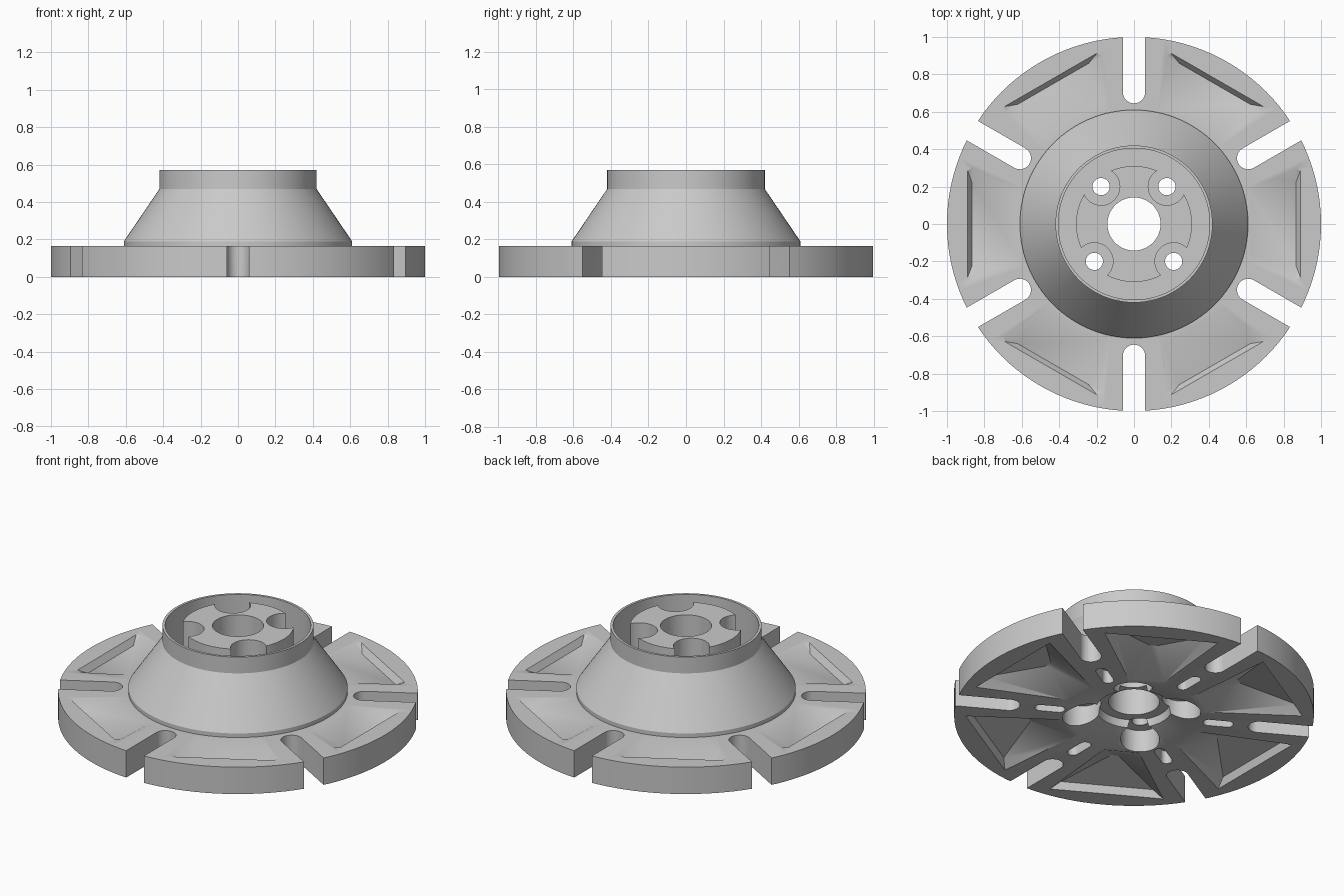
import bpy, bmesh
from math import pi, cos, sin, radians
from mathutils import Matrix, Vector

cube = bpy.data.objects.get("Cube")
if cube:
    bpy.data.objects.remove(cube)

grey = bpy.data.materials.new("cast_grey")
grey.use_nodes = True
colour = (0.59, 0.59, 0.59, 1)
grey.diffuse_color = colour
grey.node_tree.nodes["Principled BSDF"].inputs["Base Color"].default_value = colour


def make_object(name, bm):
    bmesh.ops.recalc_face_normals(bm, faces=bm.faces)
    mesh = bpy.data.meshes.new(name)
    bm.to_mesh(mesh)
    bm.free()
    mesh.materials.append(grey)
    ob = bpy.data.objects.new(name, mesh)
    bpy.context.collection.objects.link(ob)
    return ob


def cylinder(bm, x, y, radius, z0, z1):
    place = Matrix.Translation((x, y, (z0 + z1) / 2))
    bmesh.ops.create_cone(bm, cap_ends=True, segments=40, radius1=radius,
                          radius2=radius, depth=z1 - z0, matrix=place)


def hull(bm, points, angle):
    turn = Matrix.Rotation(angle, 3, 'Z')
    verts = [bm.verts.new(turn @ Vector(p)) for p in points]
    result = bmesh.ops.convex_hull(bm, input=verts)
    spare = [g for g in result["geom_interior"] if isinstance(g, bmesh.types.BMVert)]
    if spare:
        bmesh.ops.delete(bm, geom=spare, context='VERTS')


def both_sides(points):
    return [(x, s * y, z) for x, y, z in points for s in (1, -1)]


def stadium(r0, r1, w, z0, z1):
    # Radial slot with rounded ends
    outline = []
    for i in range(17):
        a = -pi / 2 + pi * i / 16
        outline += [(r1 - w + w * cos(a), w * sin(a)), (r0 + w - w * cos(a), w * sin(a))]
    return [(x, y, z) for x, y in outline for z in (z0, z1)]


# Flange, cone, rim and hub as one turned body with a dished underside
profile = [(0.142, 0.09), (0.142, 0.567), (0.31, 0.567), (0.31, 0.2), (0.405, 0.2),
           (0.405, 0.57), (0.42, 0.57), (0.42, 0.47), (0.61, 0.19), (0.61, 0.165),
           (1, 0.165), (1, 0), (0.37, 0), (0.21, 0.045), (0.2, 0.09)]
bm = bmesh.new()
ring = [bm.verts.new((r, 0, z)) for r, z in profile]
edges = [bm.edges.new((ring[i - 1], ring[i])) for i in range(len(ring))]
bmesh.ops.spin(bm, geom=ring + edges, cent=(0, 0, 0), axis=(0, 0, 1),
               angle=2 * pi, steps=120)
bmesh.ops.remove_doubles(bm, verts=bm.verts, dist=0.0005)
body = make_object("flanged_hub", bm)

cutters = []
sixths = [radians(60 * i) for i in range(6)]

# Open slots and short underside pockets, between the six segments
for name, dims in (("edge_slots", (0.645, 1.2, 0.06, -0.1, 0.3)),
                   ("oval_pockets", (0.39, 0.56, 0.032, -0.1, 0.08))):
    bm = bmesh.new()
    for a in sixths:
        hull(bm, stadium(*dims), a + pi / 6)
    cutters.append(make_object(name, bm))

# Sloping recess on top of each segment
top = [(0.89, 0.285, 0.165), (0.862, 0.30, 0.165), (0.63, 0.18, 0.165)]
top += [(x, y, 0.2) for x, y, z in top] + [(0.865, 0.22, 0.128)]
# Shallow hopper-shaped recess under each segment
under = [(0.88, 0.32, 0), (0.40, 0.10, 0)]
under += [(x, y, -0.1) for x, y, z in under] + [(0.865, 0.26, 0.045), (0.62, 0.02, 0.1)]
for name, points in (("top_recesses", top), ("under_recesses", under)):
    bm = bmesh.new()
    for a in sixths:
        hull(bm, both_sides(points), a)
    cutters.append(make_object(name, bm))

# Scallops, counterbores and through holes at the four bolts
bolts = [(s * x, y) for x, y in ((0.176, 0.2), (0.212, -0.2)) for s in (1, -1)]
for name, radius, z0, z1 in (("bolt_scallops", 0.1, 0.199, 0.7),
                             ("bolt_counterbores", 0.108, -0.1, 0.135),
                             ("bolt_holes", 0.046, -0.2, 0.8)):
    bm = bmesh.new()
    for x, y in bolts:
        cylinder(bm, x, y, radius, z0, z1)
    cutters.append(make_object(name, bm))

# Cut the body, then drop the cutters
bpy.context.view_layer.objects.active = body
for ob in cutters:
    ob.hide_render = True
    mod = body.modifiers.new(ob.name, 'BOOLEAN')
    mod.operation = 'DIFFERENCE'
    mod.solver = 'EXACT'
    mod.object = ob
    bpy.ops.object.modifier_apply(modifier=mod.name)
    bpy.data.objects.remove(ob)

bpy.ops.object.select_all(action='DESELECT')
body.select_set(True)
bpy.ops.object.shade_smooth_by_angle(angle=radians(28))
